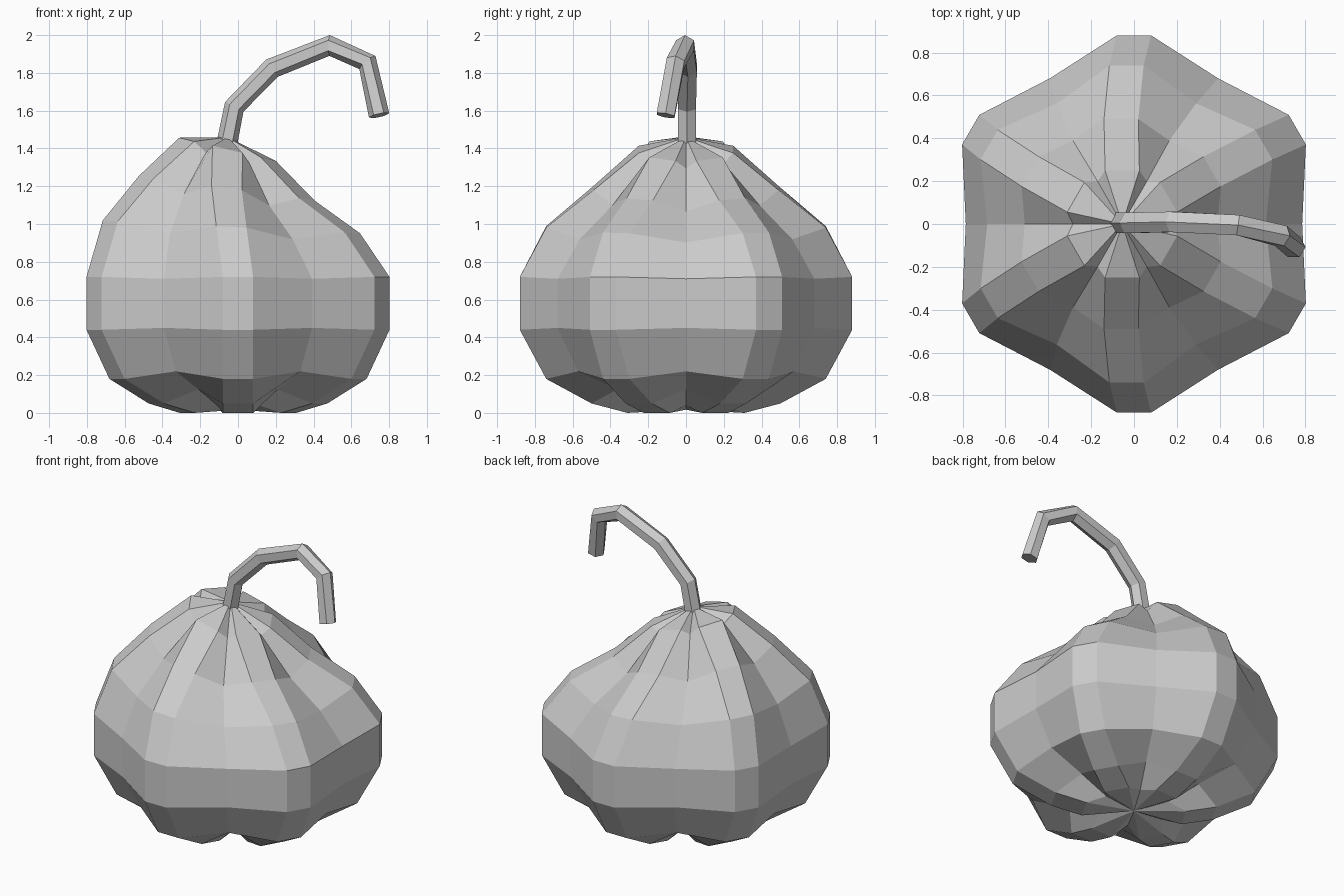
import bpy, bmesh, math
from mathutils import Vector

cube = bpy.data.objects.get("Cube")
if cube:
    bpy.data.objects.remove(cube)

grey = bpy.data.materials.new("plain_grey")
grey.use_nodes = True
grey.diffuse_color = (0.6, 0.6, 0.6, 1)
grey.node_tree.nodes["Principled BSDF"].inputs["Base Color"].default_value = (0.6, 0.6, 0.6, 1)


def finish(name, bm):
    bmesh.ops.recalc_face_normals(bm, faces=bm.faces)
    mesh = bpy.data.meshes.new(name)
    bm.to_mesh(mesh)
    bm.free()
    mesh.materials.append(grey)
    obj = bpy.data.objects.new(name, mesh)
    bpy.context.collection.objects.link(obj)


def bridge(bm, a, b):
    for i in range(len(a)):
        j = (i + 1) % len(a)
        bm.faces.new((a[i], a[j], b[j], b[i]))


def fan(bm, ring, point):
    tip = bm.verts.new(point)
    for i in range(len(ring)):
        bm.faces.new((ring[i], ring[(i + 1) % len(ring)], tip))


# Six-lobed body: lobe radius, lobe z, groove radius, groove z, x shift, tilt
LOBES = 6
HALF_TIP = 0.08
profile = [
    (0.31, 0.00, 0.22, 0.04, 0, 0),
    (0.50, 0.05, 0.42, 0.125, 0, 0),
    (0.74, 0.18, 0.66, 0.22, 0, 0),
    (0.88, 0.44, 0.785, 0.45, 0, 0),
    (0.88, 0.72, 0.785, 0.71, 0, 0),
    (0.74, 0.985, 0.65, 0.935, -0.035, 0.05),
    (0.49, 1.19, 0.45, 1.13, -0.06, 0.14),
    (0.25, 1.395, 0.23, 1.35, -0.055, 0.24),
]
bm = bmesh.new()
rings = []
for lobe_r, lobe_z, groove_r, groove_z, shift, tilt in profile:
    ring = []
    for k in range(LOBES):
        a = math.radians(30 + 60 * k)
        out = Vector((math.cos(a), math.sin(a), 0))
        side = Vector((-out.y, out.x, 0))
        g = a + math.radians(30)
        points = [out * lobe_r - side * HALF_TIP, out * lobe_r + side * HALF_TIP,
                  Vector((math.cos(g), math.sin(g), 0)) * groove_r]
        for p, z in zip(points, (lobe_z, lobe_z, groove_z)):
            ring.append(bm.verts.new((p.x + shift, p.y, z - tilt * p.x)))
    rings.append(ring)
for low, high in zip(rings, rings[1:]):
    bridge(bm, low, high)
fan(bm, rings[0], (0, 0, 0.017))
fan(bm, rings[-1], (-0.055, 0, 1.46))
finish("gourd_body", bm)

# Hooked six-sided stem
path = [Vector(p) for p in (
    (-0.06, 0.005, 1.42), (-0.02, 0.005, 1.62), (0.18, 0.01, 1.825),
    (0.485, -0.005, 1.945), (0.685, -0.055, 1.855), (0.747, -0.108, 1.575))]
bm = bmesh.new()
rings = []
for i, p in enumerate(path):
    before = (p - path[i - 1]).normalized() if i else Vector()
    after = (path[i + 1] - p).normalized() if i + 1 < len(path) else Vector()
    along = (before + after).normalized()
    side = (Vector((0, 1, 0)) - along * along.y).normalized()
    up = along.cross(side)
    rings.append([bm.verts.new(p + 0.055 * (side * math.cos(a) + up * math.sin(a)))
                  for a in (math.radians(30 + 60 * k) for k in range(6))])
for low, high in zip(rings, rings[1:]):
    bridge(bm, low, high)
bm.faces.new(rings[0])
bm.faces.new(rings[-1])
finish("stem", bm)
